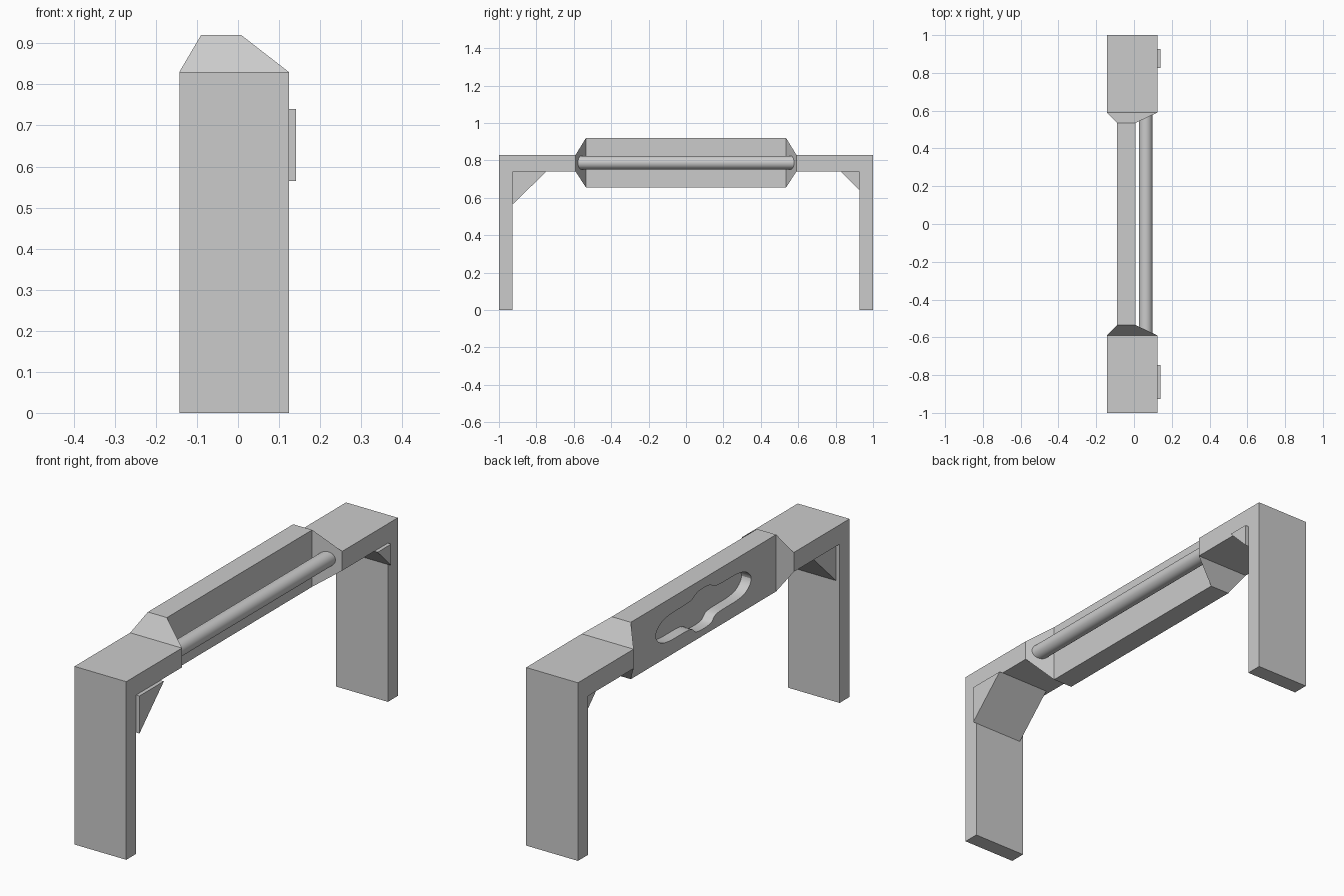
import bpy, bmesh, math
from mathutils import Vector

if "Cube" in bpy.data.objects:
    bpy.data.objects.remove(bpy.data.objects["Cube"], do_unlink=True)

grey = bpy.data.materials.new("plain_grey")
grey.use_nodes = True
grey.diffuse_color = (0.6, 0.6, 0.6, 1)
grey.node_tree.nodes["Principled BSDF"].inputs["Base Color"].default_value = (0.6, 0.6, 0.6, 1)


def loft(name, rings):
    """Closed solid through matching rings of points."""
    bm = bmesh.new()
    loops = [[bm.verts.new(p) for p in ring] for ring in rings]
    n = len(loops[0])
    for a, b in zip(loops, loops[1:]):
        for i in range(n):
            j = (i + 1) % n
            bm.faces.new((a[i], a[j], b[j], b[i]))
    bm.faces.new(loops[0][::-1])
    bm.faces.new(loops[-1])
    bmesh.ops.recalc_face_normals(bm, faces=bm.faces)
    mesh = bpy.data.meshes.new(name)
    bm.to_mesh(mesh)
    bm.free()
    mesh.materials.append(grey)
    ob = bpy.data.objects.new(name, mesh)
    bpy.context.collection.objects.link(ob)
    return ob


def extrude_x(name, profile, x0, x1):
    return loft(name, [[(x, y, z) for y, z in profile] for x in (x0, x1)])


def smooth_loop(points, steps=4):
    """Catmull-Rom closed curve through the points."""
    pts = [Vector(p) for p in points]
    out = []
    for i in range(len(pts)):
        a, b, c, d = (pts[(i + k) % len(pts)] for k in (-1, 0, 1, 2))
        for s in range(steps):
            t = s / steps
            out.append(0.5 * (2 * b + (c - a) * t + (2 * a - 5 * b + 4 * c - d) * t ** 2
                              + (3 * b - a - 3 * c + d) * t ** 3))
    return out


LEFT, RIGHT = -0.143, 0.124
LOW, TOP, INNER, JOIN = 0.74, 0.83, 0.927, 0.59

# Legs with their top arms, and corner brackets of two sizes
for side, label, run, drop in ((-1, "front", 0.18, 0.175), (1, "back", 0.1, 0.1)):
    leg = [(1, 0), (1, TOP), (JOIN, TOP), (JOIN, LOW), (INNER, LOW), (INNER, 0)]
    extrude_x(label + "_leg", [(side * y, z) for y, z in leg], LEFT, RIGHT)
    brace = [(INNER, LOW), (INNER - run, LOW), (INNER, LOW - drop)]
    extrude_x(label + "_bracket", [(side * y, z) for y, z in brace], -0.125, 0.141)


# Tall thin centre body flaring into the arms
def section(y, x0, x1, z0, z1):
    return [(x0, y, z0), (x1, y, z0), (x1, y, z1), (x0, y, z1)]


arm, core = (LEFT, RIGHT, LOW, TOP), (-0.09, 0.008, 0.655, 0.92)
body = loft("centre_body", [section(-JOIN, *arm), section(-0.535, *core),
                            section(0.535, *core), section(JOIN, *arm)])

# Shaped pocket in the right face
half = [(0.04, 0.873), (0.1, 0.85), (0.25, 0.846), (0.32, 0.826), (0.352, 0.785),
        (0.32, 0.742), (0.25, 0.724), (0.1, 0.72), (0.05, 0.69)]
outline = smooth_loop(half + [(-y, z) for y, z in reversed(half)])
cutter = extrude_x("pocket_cutter", outline, -0.2, -0.04)
cutter.hide_render = True
cut = body.modifiers.new("pocket", "BOOLEAN")
cut.operation = "DIFFERENCE"
cut.solver = "EXACT"
cut.object = cutter
bpy.context.view_layer.objects.active = body
bpy.ops.object.modifier_apply(modifier=cut.name)
bpy.data.objects.remove(cutter, do_unlink=True)

# Round grab rail beside the body
bpy.ops.mesh.primitive_cylinder_add(vertices=32, radius=0.036, depth=1.17,
                                    location=(0.062, 0, 0.788), rotation=(math.pi / 2, 0, 0))
rail = bpy.context.object
rail.name = "grab_rail"
rail.data.materials.append(grey)

for ob in (body, rail):
    bpy.ops.object.select_all(action="DESELECT")
    ob.select_set(True)
    bpy.context.view_layer.objects.active = ob
    bpy.ops.object.shade_smooth_by_angle(angle=math.radians(25))
